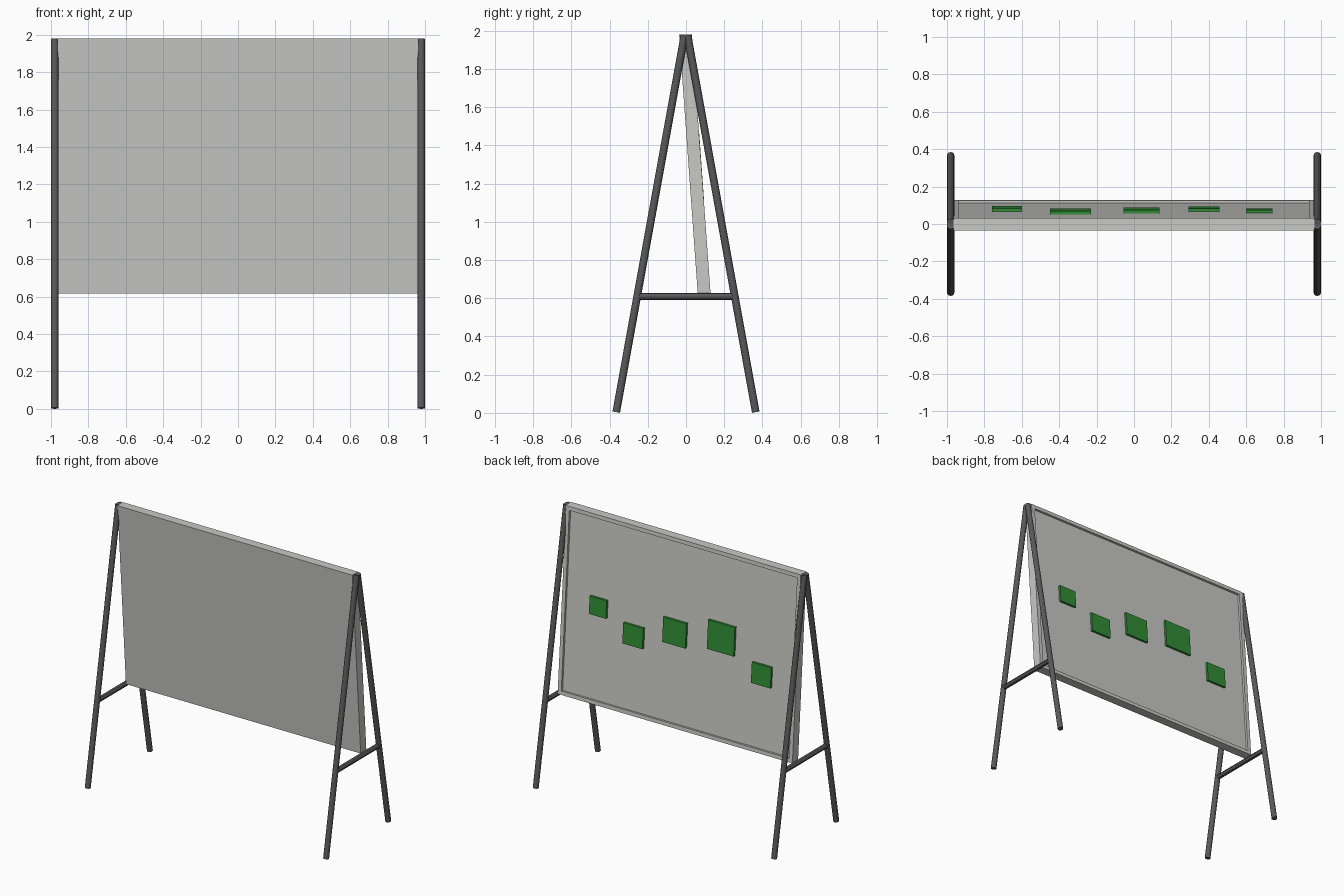
import bpy, bmesh
from mathutils import Vector

if "Cube" in bpy.data.objects:
    bpy.data.objects.remove(bpy.data.objects["Cube"])

def material(name, rgb):
    m = bpy.data.materials.new(name)
    m.diffuse_color = (*rgb, 1)
    m.use_nodes = True
    m.node_tree.nodes["Principled BSDF"].inputs["Base Color"].default_value = m.diffuse_color
    return m

GREY = material("light grey board", (0.58, 0.58, 0.56))
DARK = material("dark metal", (0.10, 0.10, 0.105))
GREEN = material("green card", (0.03, 0.26, 0.035))

Z0, Z1 = 0.617, 1.98          # board bottom and top
SLOPE = 0.098 / (Z1 - Z0)     # board leans backwards towards the bottom
BACK, FRONT = 0.031, -0.036   # y of the board faces at the top

def lean(y, z):
    return y + (Z1 - z) * SLOPE

def finish(bm, name, mat):
    bmesh.ops.recalc_face_normals(bm, faces=bm.faces)
    me = bpy.data.meshes.new(name)
    bm.to_mesh(me)
    bm.free()
    me.materials.append(mat)
    ob = bpy.data.objects.new(name, me)
    bpy.context.collection.objects.link(ob)
    return ob

def leaning_box(bm, x0, x1, y0, y1, z0, z1):
    bmesh.ops.create_cube(bm, size=1)
    for v in bm.verts:
        z = z1 if v.co.z > 0 else z0
        v.co = (x1 if v.co.x > 0 else x0, lean(y1 if v.co.y > 0 else y0, z), z)

def tube(name, a, b, r):
    a, b = Vector(a), Vector(b)
    bpy.ops.mesh.primitive_cylinder_add(vertices=12, radius=r, depth=(b - a).length, location=(a + b) / 2)
    ob = bpy.context.object
    ob.rotation_euler = (b - a).to_track_quat('Z', 'Y').to_euler()
    ob.name = name
    ob.data.materials.append(DARK)
    bpy.ops.object.shade_smooth_by_angle()

# board with a shallow recess in the back
bm = bmesh.new()
leaning_box(bm, -0.965, 0.965, FRONT, BACK, Z0, Z1)
bm.normal_update()
back = max(bm.faces, key=lambda f: f.normal.y)
bmesh.ops.inset_region(bm, faces=[back], thickness=0.04)
bmesh.ops.inset_region(bm, faces=[back], thickness=0.0005, depth=-0.016)
finish(bm, "display_board", GREY)

# cards on the back: x, z, width, height
cards = [(0.67, 1.32, 0.14, 0.13), (0.375, 1.19, 0.165, 0.15), (0.04, 1.30, 0.19, 0.18),
         (-0.34, 1.36, 0.22, 0.21), (-0.68, 1.18, 0.16, 0.15)]
for x, z, w, h in cards:
    bm = bmesh.new()
    leaning_box(bm, x - w / 2, x + w / 2, BACK - 0.017, BACK + 0.001, z - h / 2, z + h / 2)
    finish(bm, "card", GREEN)

# A-shaped legs with a cross bar at each end
for x in (-0.98, 0.98):
    for s in (-1, 1):
        tube("leg", (x, s * 0.365, 0.004), (x, s * 0.008, 1.977), 0.02)
    tube("cross_bar", (x, -0.252, 0.61), (x, 0.252, 0.61), 0.018)
